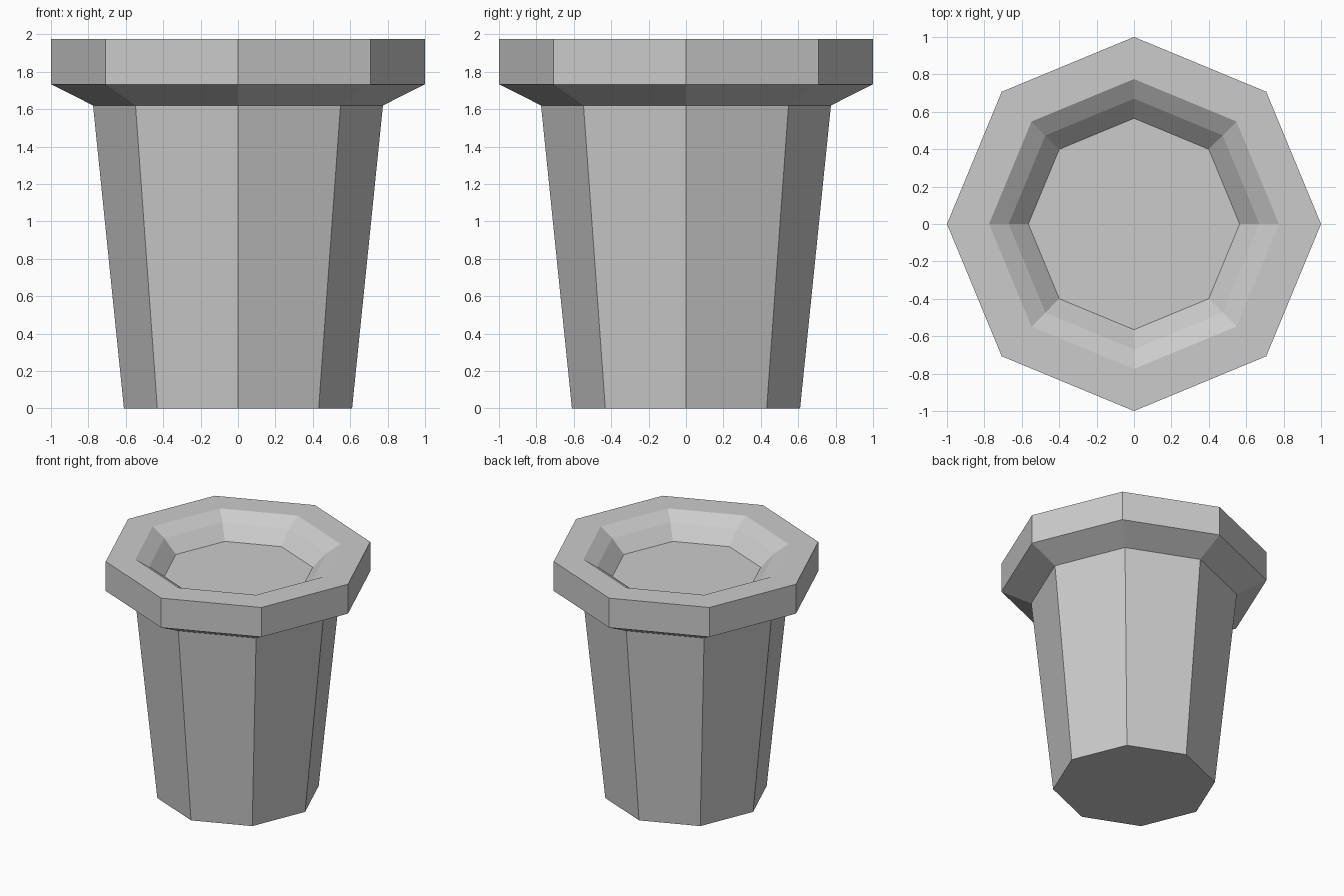
import bpy, bmesh, math

if "Cube" in bpy.data.objects:
    bpy.data.objects.remove(bpy.data.objects["Cube"])

SIDES = 8


def turned(name, profile):
    """Closed eight-sided lathe from (radius, z) points, capped at both ends."""
    bm = bmesh.new()
    rings = []
    for r, z in profile:
        angles = [2 * math.pi * i / SIDES for i in range(SIDES)]
        rings.append([bm.verts.new((r * math.cos(a), r * math.sin(a), z)) for a in angles])
    for low, high in zip(rings, rings[1:]):
        for i in range(SIDES):
            j = (i + 1) % SIDES
            bm.faces.new((low[i], low[j], high[j], high[i]))
    bm.faces.new(rings[0][::-1])
    bm.faces.new(rings[-1])
    mesh = bpy.data.meshes.new(name)
    bm.to_mesh(mesh)
    bm.free()
    obj = bpy.data.objects.new(name, mesh)
    bpy.context.collection.objects.link(obj)
    return obj


# Tapered pot: body, flared rim, stepped inner slope and soil surface
turned("plant_pot", [
    (0.61, 0.0),
    (0.775, 1.62),
    (1.0, 1.733),
    (1.0, 1.975),
    (0.775, 1.975),
    (0.67, 1.908),
    (0.565, 1.80),
])
